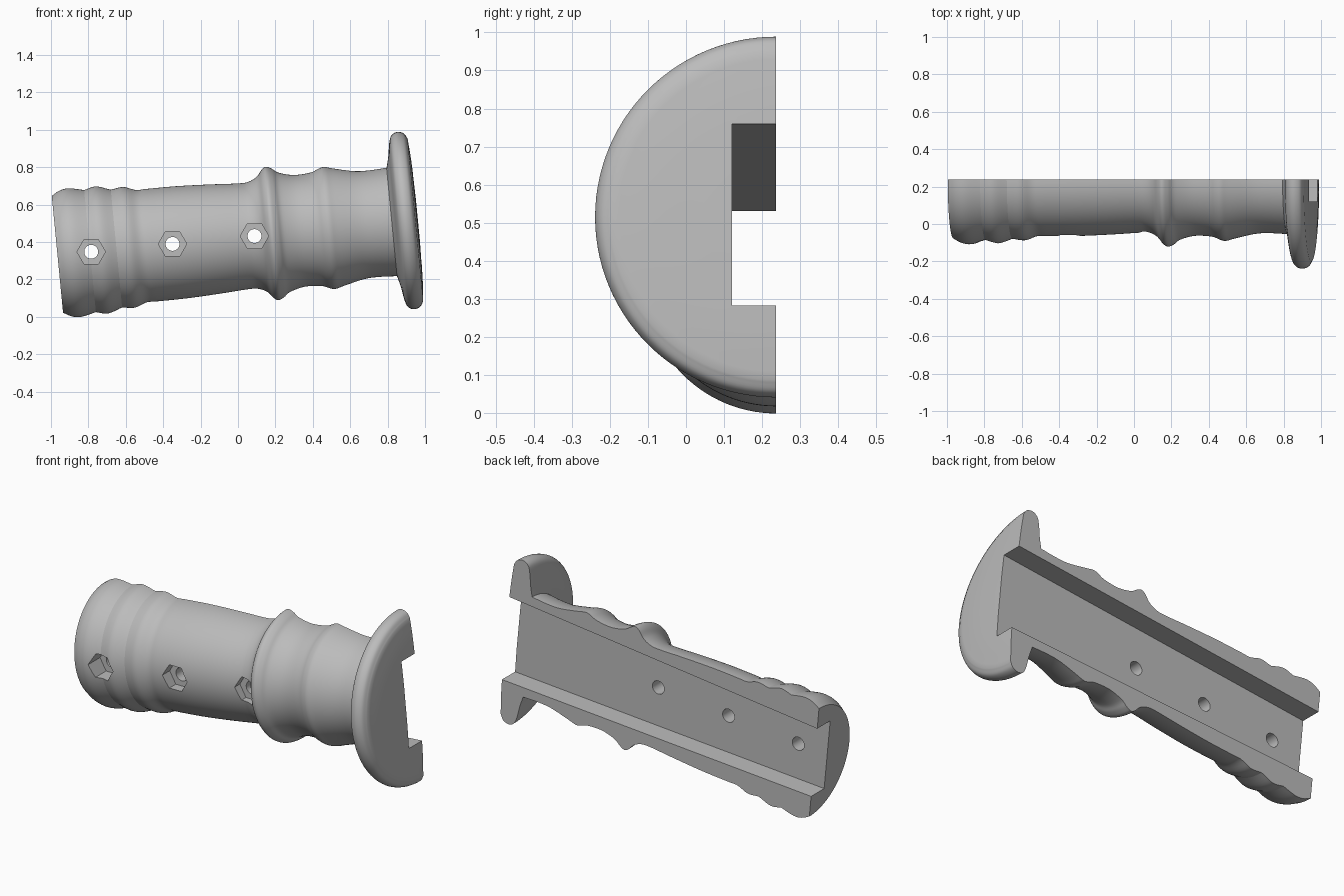
import bpy, bmesh, math
from mathutils import Matrix, Vector

if "Cube" in bpy.data.objects:
    bpy.data.objects.remove(bpy.data.objects["Cube"], do_unlink=True)

SPLIT_Y = 0.237      # flat mating plane of the half grip
TILT = math.radians(5.52)
FRAME = Matrix.Translation((0, SPLIT_Y, 0.428)) @ Matrix.Rotation(-TILT, 4, 'Y')

grey = bpy.data.materials.new("plain grey")
grey.use_nodes = True
grey.diffuse_color = (0.5, 0.5, 0.5, 1)
grey.node_tree.nodes["Principled BSDF"].inputs["Base Color"].default_value = (0.5, 0.5, 0.5, 1)


def make_object(name, bm):
    bmesh.ops.recalc_face_normals(bm, faces=bm.faces[:])
    mesh = bpy.data.meshes.new(name)
    bm.to_mesh(mesh)
    bm.free()
    obj = bpy.data.objects.new(name, mesh)
    bpy.context.collection.objects.link(obj)
    mesh.materials.append(grey)
    return obj


def smooth_run(points, steps=5):
    """Catmull-Rom curve through one run of the profile."""
    p = [Vector(q) for q in points]
    p = [2 * p[0] - p[1]] + p + [2 * p[-1] - p[-2]]
    out = []
    for a, b, c, d in zip(p, p[1:], p[2:], p[3:]):
        for i in range(steps):
            t = i / steps
            out.append(0.5 * (2 * b + (c - a) * t + (2 * a - 5 * b + 4 * c - d) * t * t
                              + (3 * b - a - 3 * c + d) * t ** 3))
    return out + [p[-2]]


# Grip profile (distance along axis, radius); each run ends at a crease
runs = [
    [(-.97, .314), (-.925, .338), (-.875, .345), (-.795, .328)],
    [(-.795, .328), (-.73, .341), (-.653, .316)],
    [(-.653, .316), (-.585, .324), (-.52, .302), (-.46, .302), (-.3, .301), (-.12, .293),
     (.03, .284), (.085, .288), (.13, .31), (.16, .345), (.185, .358), (.215, .345),
     (.25, .32), (.33, .3), (.42, .305), (.465, .322), (.495, .327), (.54, .315),
     (.65, .29), (.73, .286), (.826, .291)],
    [(.826, .291), (.841, .35), (.853, .42), (.868, .46), (.9, .476), (.935, .465),
     (.953, .435)],
    [(.953, .435), (.961, .32), (.966, .16)],
]
profile = []
for run in runs:
    profile += smooth_run(run)[:-1]
profile.append(Vector(runs[-1][-1]))

# Turned body with flange
bm = bmesh.new()
SEG = 112
rings = []
for u, r in profile:
    rings.append([bm.verts.new((u, r * math.cos(k * math.tau / SEG), r * math.sin(k * math.tau / SEG)))
                  for k in range(SEG)])
for a, b in zip(rings, rings[1:]):
    for k in range(SEG):
        n = (k + 1) % SEG
        bm.faces.new((a[k], a[n], b[n], b[k]))
bm.faces.new(rings[0])
bm.faces.new(rings[-1])
bm.transform(FRAME)
grip = make_object("grip_half", bm)


def prism(name, outline, y0, y1, matrix=Matrix()):
    """Solid with an x-z outline, running from y0 to y1."""
    bm = bmesh.new()
    ends = [[bm.verts.new((x, y, z)) for x, z in outline] for y in (y0, y1)]
    for end in ends:
        bm.faces.new(end)
    for i in range(len(outline)):
        j = (i + 1) % len(outline)
        bm.faces.new((ends[0][i], ends[0][j], ends[1][j], ends[1][i]))
    bm.transform(matrix)
    obj = make_object(name, bm)
    obj.hide_render = True
    return obj


def polygon(cx, cz, radius, sides):
    return [(cx + radius * math.cos(i * math.tau / sides), cz + radius * math.sin(i * math.tau / sides))
            for i in range(sides)]


# Cutters: mating plane, tapered tang channel, nut pockets and bolt holes
cutters = [
    prism("split_cutter", [(-2, -1), (2, -1), (2, 2), (-2, 2)], SPLIT_Y, 1),
    prism("channel_cutter", [(-1.1, -.194), (1.1, -.243), (1.1, .243), (-1.1, .194)],
          0.121 - SPLIT_Y, 0.2, FRAME),
]
for x, z in ((-.785, .348), (-.35, .39), (.088, .432)):
    cutters.append(prism("pocket_cutter", polygon(x, z, .076, 6), -1, 0.0))
    cutters.append(prism("hole_cutter", polygon(x, z, .037, 32), -1, 1))

bpy.context.view_layer.objects.active = grip
grip.select_set(True)
for cutter in cutters:
    mod = grip.modifiers.new("cut", 'BOOLEAN')
    mod.operation = 'DIFFERENCE'
    mod.solver = 'EXACT'
    mod.object = cutter
    bpy.ops.object.modifier_apply(modifier=mod.name)
    bpy.data.objects.remove(cutter, do_unlink=True)

bpy.ops.object.shade_smooth_by_angle(angle=math.radians(25))
